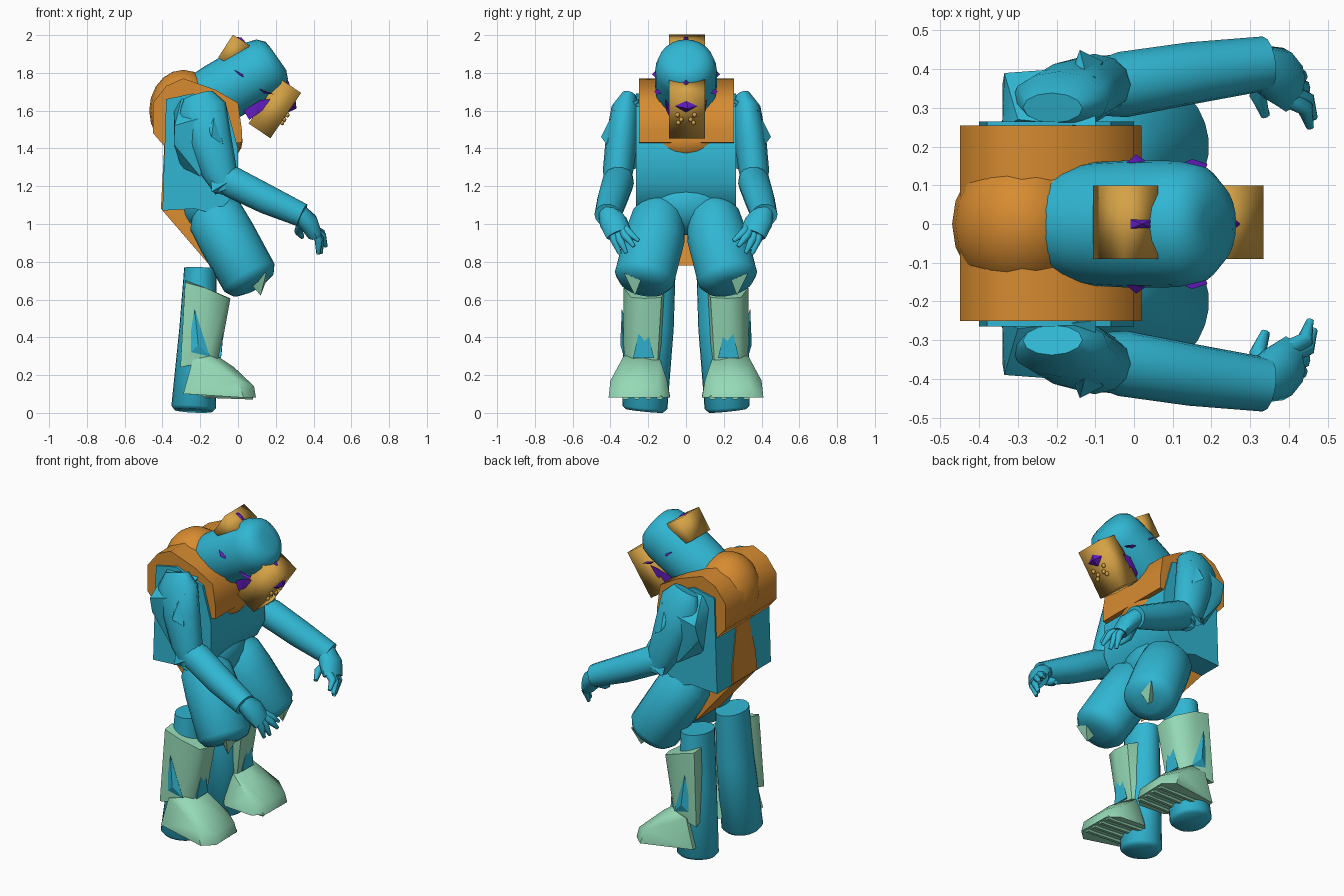
import bpy, bmesh, math
from mathutils import Vector


def material(name, rgb):
    m = bpy.data.materials.new(name)
    m.diffuse_color = (*rgb, 1)
    return m


TEAL = material("teal", (0.03, 0.47, 0.65))
ORANGE = material("orange", (0.68, 0.26, 0.03))
GOLD = material("gold", (0.66, 0.36, 0.06))
PURPLE = material("purple", (0.13, 0.013, 0.56))
MINT = material("pale green", (0.30, 0.70, 0.47))


def finish(name, bm, mat, angle=40):
    bmesh.ops.recalc_face_normals(bm, faces=bm.faces[:])
    me = bpy.data.meshes.new(name)
    bm.to_mesh(me)
    bm.free()
    me.materials.append(mat)
    ob = bpy.data.objects.new(name, me)
    bpy.context.collection.objects.link(ob)
    bpy.ops.object.select_all(action='DESELECT')
    ob.select_set(True)
    bpy.context.view_layer.objects.active = ob
    bpy.ops.object.shade_smooth_by_angle(angle=math.radians(angle))
    return ob


def tube(name, path, mat, n=20, s=1):
    """Loft through (x, y, z, half width in y, half depth) stations."""
    bm = bmesh.new()
    pts = [Vector((p[0], p[1] * s, p[2])) for p in path]
    rings = []
    for i, p in enumerate(pts):
        d = (pts[min(i + 1, len(pts) - 1)] - pts[max(i - 1, 0)]).normalized()
        a = Vector((0, 1, 0))
        a = (a - d * a.dot(d)).normalized()
        b = d.cross(a)
        ring = []
        for k in range(n):
            t = 2 * math.pi * k / n
            ring.append(bm.verts.new(p + a * math.cos(t) * path[i][3] + b * math.sin(t) * path[i][4]))
        rings.append(ring)
    for r, q in zip(rings, rings[1:]):
        for k in range(n):
            bm.faces.new((r[k], r[(k + 1) % n], q[(k + 1) % n], q[k]))
    bm.faces.new(rings[0])
    bm.faces.new(rings[-1])
    return finish(name, bm, mat, 50)


def prism(name, profile, y0, y1, mat, angle=40):
    """Extrude an x-z profile along y."""
    bm = bmesh.new()
    f = bm.faces.new([bm.verts.new((x, y0, z)) for x, z in profile])
    g = bmesh.ops.extrude_face_region(bm, geom=[f])
    bmesh.ops.translate(bm, vec=(0, y1 - y0, 0),
                        verts=[v for v in g["geom"] if isinstance(v, bmesh.types.BMVert)])
    return finish(name, bm, mat, angle)


def hull(name, pts, mat, s=1, angle=40):
    bm = bmesh.new()
    for x, y, z in pts:
        bm.verts.new((x, y * s, z))
    bmesh.ops.convex_hull(bm, input=bm.verts[:])
    return finish(name, bm, mat, angle)


def ball(name, c, r, mat, seg=20):
    bm = bmesh.new()
    bmesh.ops.create_uvsphere(bm, u_segments=seg, v_segments=seg // 2, radius=1)
    for v in bm.verts:
        v.co = Vector(c) + Vector((v.co.x * r[0], v.co.y * r[1], v.co.z * r[2]))
    return finish(name, bm, mat, 60)


def tilted(cx, cz, du, dv, ang):
    """Corners of a rectangle turned in the x-z plane."""
    u = Vector((math.cos(ang), math.sin(ang)))
    v = Vector((-u.y, u.x))
    c = Vector((cx, cz))
    return [tuple(c + u * a * du / 2 + v * b * dv / 2) for a, b in ((1, 1), (-1, 1), (-1, -1), (1, -1))]


# torso and pelvis
prism("torso", [(-.40, 1.07), (-.38, 1.66), (-.24, 1.69), (-.06, 1.62), (0, 1.4), (0.0, 1.22), (-.05, 1.12),
                (-.12, 1.05), (-.23, 1.08)], -.265, .265, TEAL)
ball("pelvis", (-.16, 0, 1.1), (.15, .24, .16), TEAL)

# orange chest, hump, belly and collar
prism("chest_wrap", [(-.45, 1.48), (-.45, 1.64), (-.38, 1.73), (-.29, 1.77), (-.12, 1.71), (0, 1.64),
                     (.02, 1.5), (.02, 1.43), (-.2, 1.41), (-.38, 1.40)], -.25, .255, ORANGE, 60)
ball("back_hump", (-.29, 0, 1.6), (.18, .19, .215), ORANGE)
ball("belly_wrap", (-.14, 0, 1.44), (.165, .22, .13), ORANGE)
tube("collar", [(-.28, 0, 1.60, .18, .15), (-.19, 0, 1.65, .165, .155), (-.15, 0, 1.67, .14, .14)], ORANGE, 12)

# orange cloth hanging at the back
hull("back_cloth", [(x, s * w, z) for s in (-1, 1) for x, w, z in
                    ((-.39, .06, 1.42), (-.402, .11, 1.2), (-.408, .12, 1.08), (-.15, .12, .78),
                     (-.17, .12, .86), (-.25, .12, 1.2))], ORANGE)

# head: tilted cylinder with a rounded front
tube("head", [(-.30, 0, 1.575, .10, .12), (-.2, 0, 1.633, .135, .155), (-.10, 0, 1.69, .16, .163),
              (0, 0, 1.748, .165, .163), (.115, 0, 1.815, .163, .163), (.17, 0, 1.845, .15, .15),
              (.205, 0, 1.865, .11, .115), (.215, 0, 1.872, .06, .07)], TEAL, 24)

# gold crest and mask
prism("crest", tilted(-.022, 1.912, .105, .145, math.radians(-33)), -.09, .10, GOLD, 100)
prism("mask", tilted(.195, 1.612, .14, .29, math.radians(-34)), -.09, .10, GOLD, 100)

# purple details
for s in (1, -1):
    hull("eye_mark", [(-.02, .158, 1.815), (.03, .158, 1.79), (.03, .163, 1.775), (.005, .18, 1.79)], PURPLE, s)
    hull("cheek_mark", [(.11, .15, 1.715), (.15, .168, 1.70), (.19, .155, 1.685), (.18, .13, 1.69),
                        (.14, .15, 1.69)], PURPLE, s)
    hull("jaw_mark", [(.03, .07, 1.60), (.12, .11, 1.655), (.17, .108, 1.66), (.13, .105, 1.60),
                      (.06, .08, 1.55), (.1, .095, 1.58)], PURPLE, s)
hull("nose_mark", [(.285, -.065, 1.625), (.285, .065, 1.625), (.305, 0, 1.655), (.265, 0, 1.59),
                   (.31, .01, 1.61)], PURPLE)
hull("brow_mark", [(.24, -.03, 1.75), (.24, .03, 1.75), (.262, 0, 1.765), (.275, 0, 1.735)], PURPLE)
hull("crest_mark", [(-.01, -.012, 1.99), (-.01, .012, 1.99), (.045, .01, 1.955), (.045, -.01, 1.955),
                    (.02, 0, 1.985)], PURPLE)
for y, u in ((-.045, .02), (.045, .02), (-.025, -.01), (.025, -.01), (-.04, -.03), (.04, -.03)):
    ball("mask_stud", (.25 + .56 * u, y, 1.56 + .83 * u), (.012, .012, .014), GOLD, 8)

for s in (1, -1):
    # arm: shoulder, upper arm, forearm
    hull("shoulder", [(-.34, .25, 1.60), (-.335, .39, 1.52), (-.1, .38, 1.60), (-.1, .25, 1.66), (-.3, .27, 1.66),
                      (-.2, .40, 1.56), (-.34, .36, 1.42), (-.3, .25, 1.3), (-.2, .37, 1.25)], TEAL, s, 30)
    tube("upper_arm", [(-.21, .30, 1.68, .04, .08), (-.19, .32, 1.61, .075, .13), (-.15, .34, 1.45, .085, .115),
                       (-.1, .36, 1.28, .08, .095), (-.06, .365, 1.18, .065, .065)], TEAL, 12, s)
    hull("shoulder_point", [(-.2, .29, 1.60), (-.1, .30, 1.60), (-.12, .37, 1.62), (-.17, .30, 1.69),
                            (-.14, .45, 1.46), (-.08, .42, 1.42)], TEAL, s, 20)
    hull("elbow_point", [(-.15, .36, 1.38), (-.05, .36, 1.35), (-.02, .44, 1.24), (-.14, .43, 1.17),
                         (-.07, .36, 1.15)], TEAL, s, 20)
    tube("forearm", [(-.1, .35, 1.25, .07, .07), (-.03, .36, 1.22, .085, .085), (.15, .39, 1.13, .08, .08),
                     (.34, .415, 1.045, .07, .065)], TEAL, 14, s)
    # hand with fingers and thumb
    tube("palm", [(.32, .41, 1.06, .055, .05), (.37, .385, 1.01, .075, .055), (.405, .355, .945, .07, .04)],
         TEAL, 10, s)
    for x, y, z in ((.455, .25, .91), (.465, .275, .88), (.44, .315, .845), (.425, .35, .84)):
        k = .36 + (y - .30) * .6
        tube("finger", [(.385, k, .98, .025, .025), ((x + .43) / 2, (k + y) / 2 + .01, (z + .99) / 2, .022, .022),
                        (x, y, z, .01, .01)], TEAL, 8, s)
    tube("thumb", [(.34, .40, 1.0, .03, .03), (.32, .33, .96, .025, .022), (.34, .28, .93, .012, .012)],
         TEAL, 8, s)

    # leg: thigh leaning forward with a domed knee, upright shin
    tube("thigh", [(-.15, .13, 1.1, .1, .1), (-.12, .145, 1.04, .14, .15), (-.06, .165, .93, .16, .155),
                   (.06, .22, .715, .16, .152), (.08, .228, .68, .13, .125), (.088, .232, .666, .07, .07)],
         TEAL, 24, s)
    tube("shin", [(-.2, .17, .765, .115, .085), (-.21, .185, .45, .12, .1), (-.235, .218, .03, .12, .118),
                  (-.236, .22, .01, .1, .1)], TEAL, 24, s)
    # pale green knee spike, greave and boot
    hull("knee_spike", [(.05, .25, .70), (.09, .3, .73), (.15, .33, .74), (.12, .27, .62), (.15, .24, .70),
                        (.10, .26, .66)], MINT, s, 20)
    hull("greave", [(-.28, .25, .70), (-.28, .32, .69), (-.17, .33, .66), (-.06, .29, .61), (-.04, .22, .605),
                    (-.06, .13, .61), (-.13, .115, .64), (-.29, .24, .26), (-.305, .335, .24), (-.17, .33, .27),
                    (-.11, .28, .28), (-.10, .22, .28), (-.11, .15, .28), (-.15, .13, .28)], MINT, s)
    hull("boot", [(-.29, .22, .10), (-.29, .345, .10), (-.24, .20, .28), (-.24, .34, .28), (-.15, .33, .30),
                  (-.14, .14, .29), (-.11, .23, .30), (-.15, .085, .09), (-.13, .37, .09), (.03, .085, .08),
                  (.03, .41, .08), (.09, .14, .08), (.095, .35, .08), (.08, .15, .14), (.085, .34, .14),
                  (0, .40, .17), (0, .10, .17), (-.02, .24, .24)], MINT, s, 50)
    # shin showing through the greave as a pointed wedge
    hull("shin_wedge", [(-.27, .325, .30), (-.15, .33, .30), (-.23, .34, .55), (-.2, .25, .3), (-.21, .348, .36)],
         TEAL, s, 20)
    hull("front_wedge", [(-.09, .17, .29), (-.09, .28, .29), (-.07, .225, .54), (-.15, .225, .3),
                         (-.085, .225, .33)], TEAL, s, 20)
    for y in (.13, .19, .25, .31):
        tube("sole_ridge", [(-.2, y, .09, .015, .012), (.08, y + .01, .08, .018, .012)], MINT, 6, s)

# rest the soles on the ground plane
bpy.context.view_layer.update()
low = min((o.matrix_world @ Vector(c)).z for o in bpy.data.objects for c in o.bound_box)
for o in bpy.data.objects:
    o.location.z -= low
